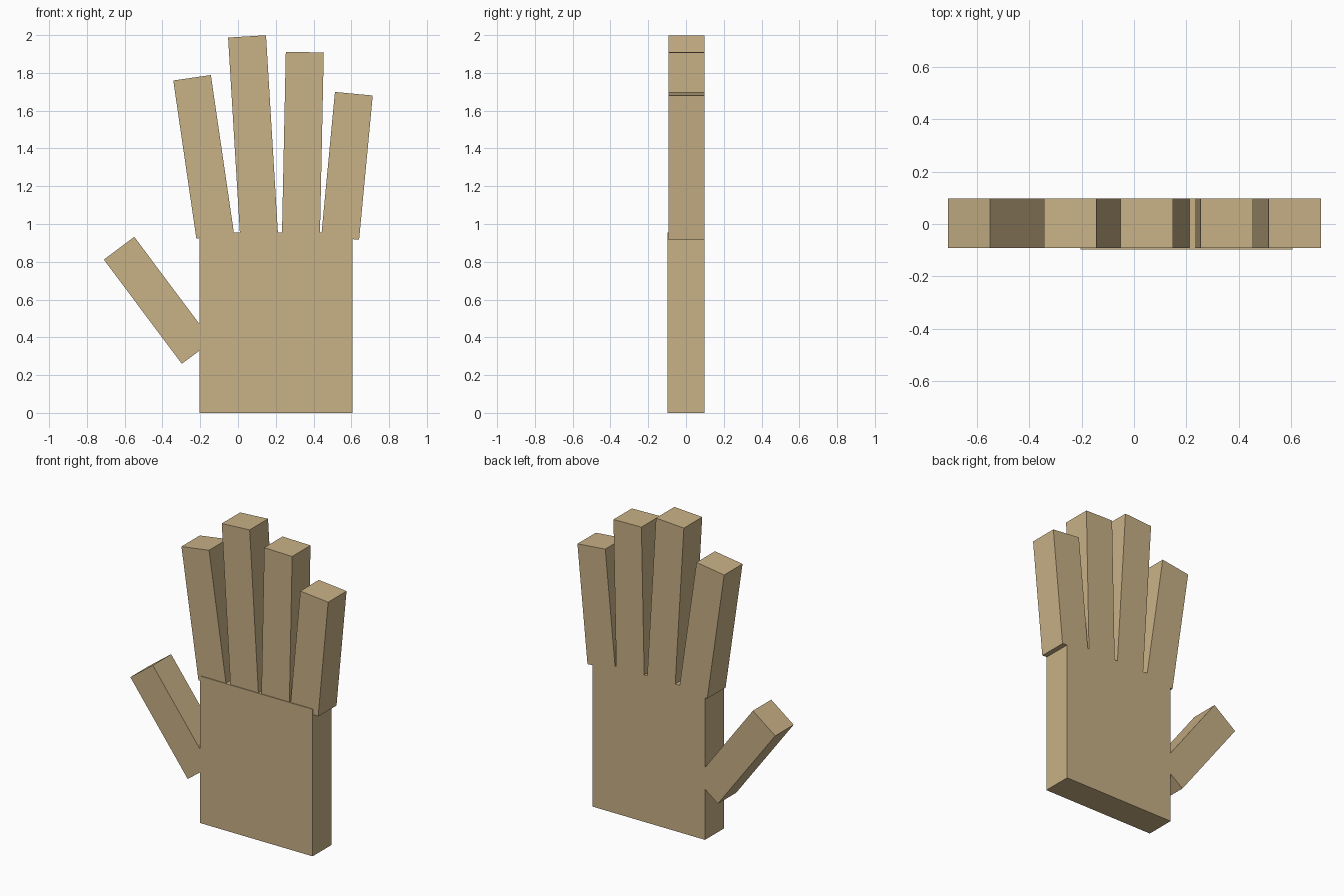
import bpy
from mathutils import Matrix, Vector
from math import radians

if "Cube" in bpy.data.objects:
    bpy.data.objects.remove(bpy.data.objects["Cube"])

BACK = 0.097


def block(name, x, z, width, length, front, tilt=0):
    """Box rising from base centre (x, z), leaning by tilt degrees towards -x."""
    bpy.ops.mesh.primitive_cube_add(size=1)
    ob = bpy.context.object
    ob.name = name
    ob.data.transform(Matrix.Translation((0, 0, 0.5)))
    depth = BACK - front
    ob.data.transform(Matrix.Diagonal((width, depth, length, 1)))
    ob.data.transform(Matrix.Rotation(radians(-tilt), 4, 'Y'))
    ob.location = Vector((x, (BACK + front) / 2, z))
    mat = ob.data.materials
    mat.append(skin)
    return ob


skin = bpy.data.materials.new("tan")
skin.diffuse_color = (0.58, 0.44, 0.24, 1)
skin.use_nodes = True
skin.node_tree.nodes["Principled BSDF"].inputs["Base Color"].default_value = skin.diffuse_color

# Palm, slightly thicker than the fingers at the front
block("palm", 0.2, 0, 0.81, 0.956, -0.097)

# Fingers and thumb: base centre x, z, length, lean
digits = {
    "index_finger": (-0.121, 0.937, 0.846, 8.3),
    "middle_finger": (0.112, 0.93, 1.065, 3.45),
    "ring_finger": (0.333, 0.93, 0.98, -1.2),
    "little_finger": (0.541, 0.926, 0.767, -5.4),
    "thumb": (-0.217, 0.320, 0.689, 36.8),
}
for name, (x, z, length, tilt) in digits.items():
    block(name, x, z, 0.201, length, -0.092, tilt)
